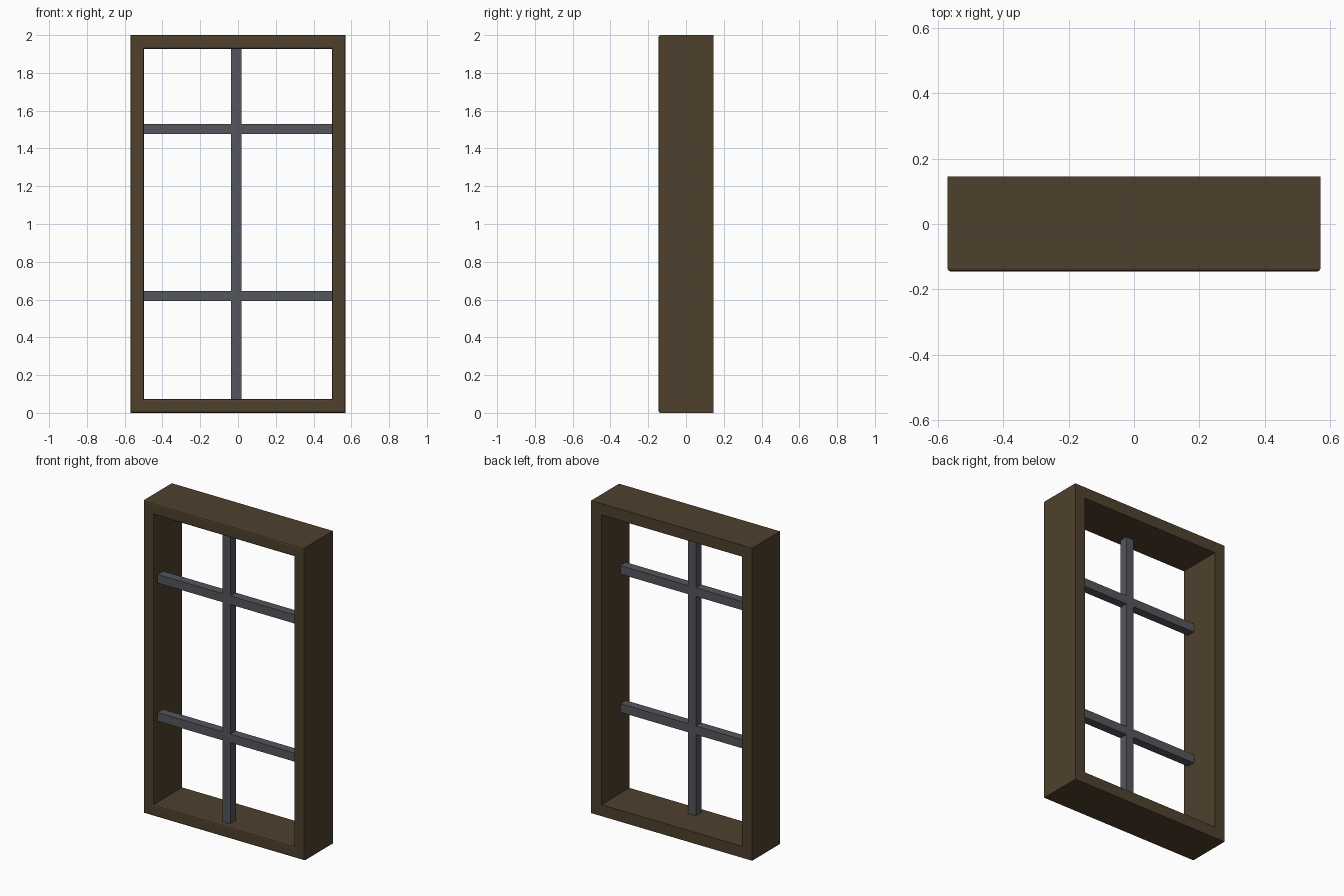
import bpy, bmesh

if "Cube" in bpy.data.objects:
    bpy.data.objects.remove(bpy.data.objects["Cube"])


def material(name, colour):
    m = bpy.data.materials.new(name)
    m.diffuse_color = (*colour, 1)
    m.use_nodes = True
    m.node_tree.nodes["Principled BSDF"].inputs["Base Color"].default_value = m.diffuse_color
    return m


brown = material("dark_brown_wood", (0.078, 0.052, 0.027))
grey = material("slate_grey", (0.09, 0.094, 0.110))

W, H, D = 0.57, 2.0, 0.145      # half width, height, half depth
T, B = 0.073, 0.009             # frame thickness, front edge bevel


def finish(bm, name, mat):
    bmesh.ops.recalc_face_normals(bm, faces=bm.faces)
    me = bpy.data.meshes.new(name)
    bm.to_mesh(me)
    bm.free()
    me.materials.append(mat)
    ob = bpy.data.objects.new(name, me)
    bpy.context.collection.objects.link(ob)
    return ob


# Frame: a profile (inset, y) swept round the rectangle, front edges bevelled
profile = [(0, D), (0, -D + B), (B * 0.3, -D + B * 0.3), (B, -D),
           (T - B, -D), (T - B * 0.3, -D + B * 0.3), (T, -D + B), (T, D)]
bm = bmesh.new()
rings = []
for inset, y in profile:
    x, lo, hi = W - inset, inset, H - inset
    rings.append([bm.verts.new(p) for p in
                  ((-x, y, lo), (x, y, lo), (x, y, hi), (-x, y, hi))])
for a, b in zip(rings, rings[1:] + rings[:1]):
    for i in range(4):
        j = (i + 1) % 4
        bm.faces.new((a[i], a[j], b[j], b[i]))
finish(bm, "window_frame", brown)


# Glazing bars
def bar(name, lo, hi):
    bm = bmesh.new()
    bmesh.ops.create_cube(bm, size=1)
    for v in bm.verts:
        v.co = [(a + b) / 2 + c * (b - a) for a, b, c in zip(lo, hi, v.co)]
    finish(bm, name, grey)


S = 0.055
Y0, Y1 = -0.102, -0.047
bar("vertical_bar", (-0.037, Y0, T - 0.002), (-0.037 + S, Y1, H - T + 0.002))
for name, z in (("lower_bar", 0.619), ("upper_bar", 1.503)):
    bar(name, (-W + T - 0.002, Y0, z - S / 2), (W - T + 0.002, Y1, z + S / 2))
